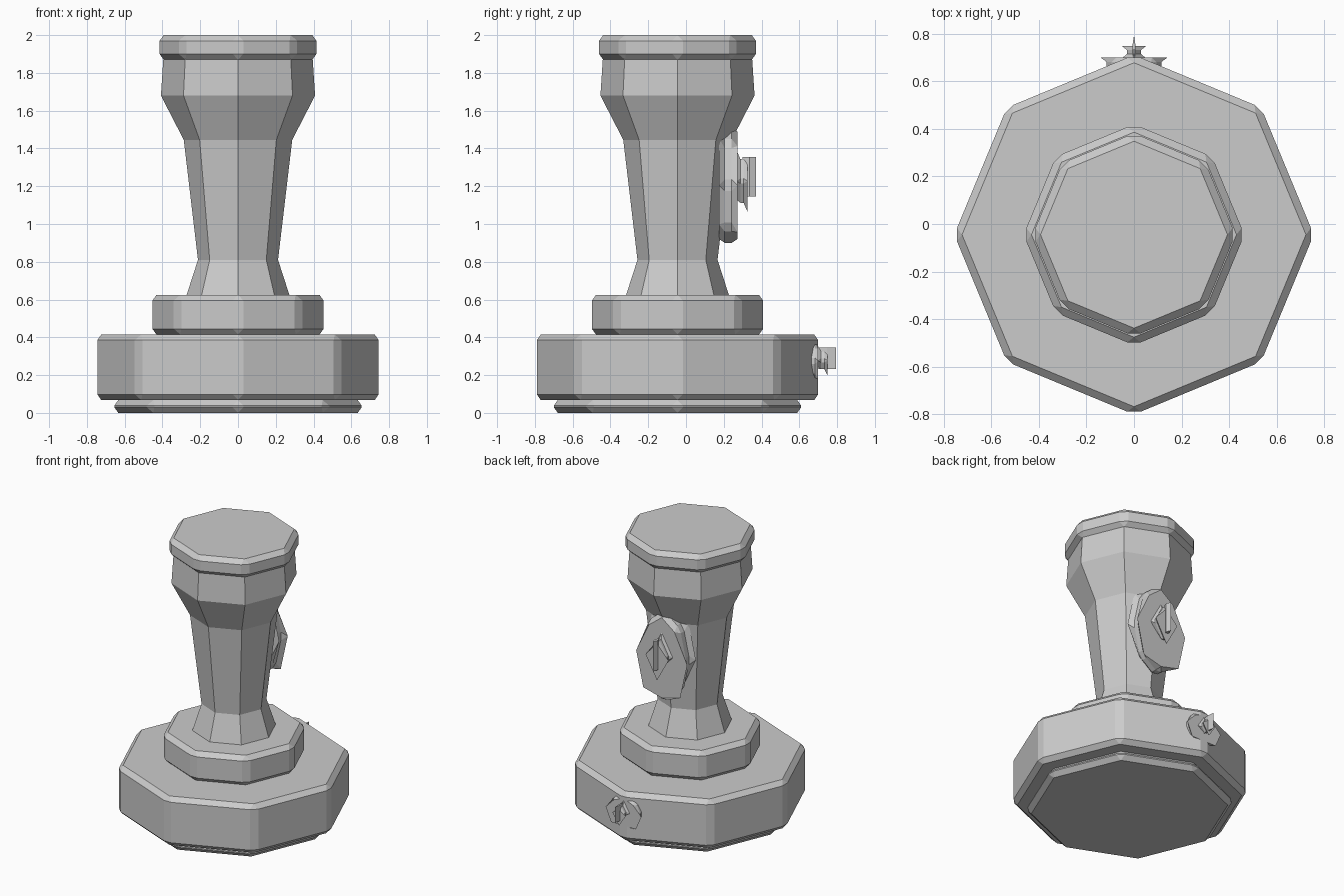
import bpy, bmesh
from math import sin, cos, pi
from mathutils import Matrix, Vector

if "Cube" in bpy.data.objects:
    bpy.data.objects.remove(bpy.data.objects["Cube"])

CY = -0.045  # y of the main vertical axis


def finish(bm, name):
    bmesh.ops.recalc_face_normals(bm, faces=bm.faces[:])
    me = bpy.data.meshes.new(name)
    bm.to_mesh(me)
    bm.free()
    ob = bpy.data.objects.new(name, me)
    bpy.context.collection.objects.link(ob)
    return ob


def prism(name, sides, lo, hi, bevel, axis='Z'):
    """Chamfered regular prism fitted to the box lo..hi."""
    lo, hi = Vector(lo), Vector(hi)
    size, mid = hi - lo, (lo + hi) / 2
    bm = bmesh.new()
    bmesh.ops.create_cone(bm, cap_ends=True, segments=sides,
                          radius1=1, radius2=1, depth=2)
    if axis == 'Y':
        bm.transform(Matrix.Rotation(-pi / 2, 4, 'X'))
    bm.transform(Matrix.Diagonal((*(size / 2), 1)))
    if bevel:
        bmesh.ops.bevel(bm, geom=bm.edges[:], offset=bevel, segments=1,
                        affect='EDGES', clamp_overlap=True)
    # refit, since chamfered corners shrink the outline
    for i in range(3):
        ext = max(abs(v.co[i]) for v in bm.verts)
        for v in bm.verts:
            v.co[i] = v.co[i] * size[i] / 2 / ext + mid[i]
    return finish(bm, name)


def tier(name, r, z0, z1):
    prism(name, 8, (-r, CY - r, z0), (r, CY + r, z1), 0.03)


# stacked octagonal tiers
tier("foot", 0.655, 0, 0.068)
tier("base", 0.745, 0.068, 0.415)
tier("plinth", 0.453, 0.415, 0.625)
tier("cap", 0.415, 1.87, 2.0)

# flared octagonal column
bm = bmesh.new()
rings = []
for r, z in [(0.275, 0.615), (0.212, 0.81), (0.287, 1.445), (0.408, 1.68), (0.395, 1.88)]:
    rings.append([bm.verts.new((r * cos(k * pi / 4), CY + r * sin(k * pi / 4), z))
                  for k in range(8)])
for a, b in zip(rings, rings[1:]):
    for k in range(8):
        bm.faces.new((a[k], a[(k + 1) % 8], b[(k + 1) % 8], b[k]))
bm.faces.new(rings[0])
bm.faces.new(rings[-1])
finish(bm, "column")

# rear medallion on the column: oval plate, diamond, upright blade
prism("medallion_plate", 8, (-0.2, 0.175, 0.9), (0.2, 0.272, 1.51), 0.03, 'Y')
prism("medallion_diamond", 4, (-0.09, 0.268, 1.065), (0.09, 0.325, 1.39), 0.02, 'Y')
prism("medallion_blade", 4, (-0.013, 0.30, 1.145), (0.013, 0.37, 1.355), 0, 'Z')

# smaller matching ornament on the base
prism("base_plate", 8, (-0.14, 0.645, 0.165), (0.14, 0.70, 0.385), 0.018, 'Y')
prism("base_diamond", 4, (-0.052, 0.697, 0.197), (0.052, 0.75, 0.358), 0.018, 'Y')
prism("base_blade", 4, (-0.007, 0.70, 0.233), (0.007, 0.795, 0.345), 0, 'Z')
